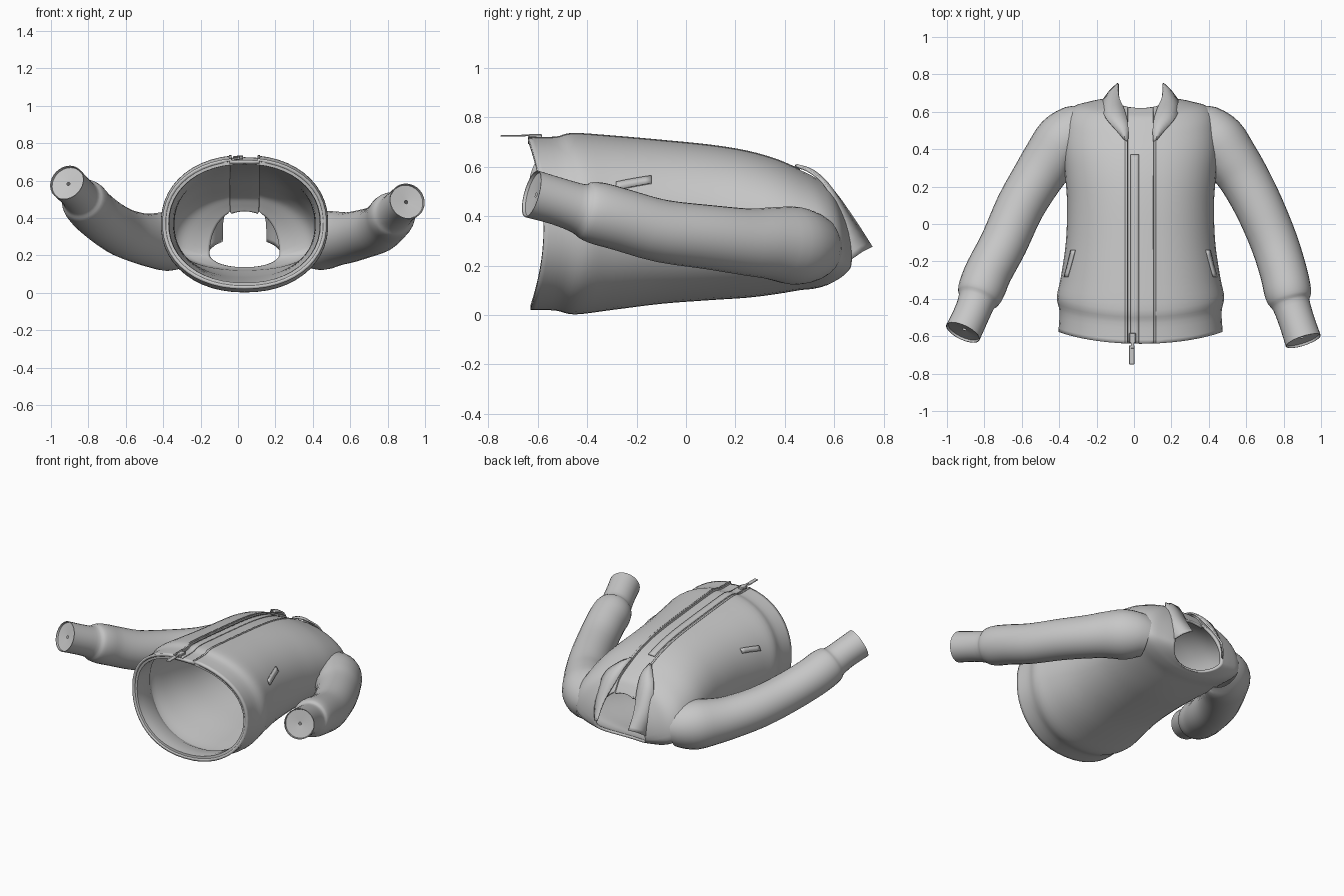
import bpy, bmesh, math
from mathutils import Vector

if "Cube" in bpy.data.objects:
    bpy.data.objects.remove(bpy.data.objects["Cube"])

CX = 0.035   # torso centre line
P = 0.93     # slight squaring of the oval cross-section

fabric = bpy.data.materials.new("grey fabric")
fabric.diffuse_color = (0.57, 0.57, 0.57, 1)
fabric.use_nodes = True
fabric.node_tree.nodes["Principled BSDF"].inputs["Base Color"].default_value = fabric.diffuse_color


def finish(bm, name, thick=0, offset=-1):
    me = bpy.data.meshes.new(name)
    bm.to_mesh(me)
    bm.free()
    ob = bpy.data.objects.new(name, me)
    bpy.context.collection.objects.link(ob)
    me.materials.append(fabric)
    if thick:
        m = ob.modifiers.new("thickness", 'SOLIDIFY')
        m.thickness, m.offset = thick, offset
    bpy.ops.object.select_all(action='DESELECT')
    ob.select_set(True)
    bpy.context.view_layer.objects.active = ob
    bpy.ops.object.shade_smooth_by_angle(angle=math.radians(40))
    return ob


def grid(name, rows, closed=False, thick=0, offset=-1, recalc=False):
    bm = bmesh.new()
    vs = [[bm.verts.new(p) for p in r] for r in rows]
    n = len(rows[0])
    for a, b in zip(vs, vs[1:]):
        for j in range(n if closed else n - 1):
            k = (j + 1) % n
            bm.faces.new((a[j], a[k], b[k], b[j]))
    if recalc:
        bmesh.ops.recalc_face_normals(bm, faces=bm.faces)
    return finish(bm, name, thick, offset)


def spline(pts, s):
    """Smooth value along a list of tuples, s in index units."""
    s = max(0, min(len(pts) - 1, s))
    i = min(int(s), len(pts) - 2)
    f = s - i
    p = [pts[max(0, min(len(pts) - 1, i + k))] for k in (-1, 0, 1, 2)]
    return [b + 0.5 * f * (c - a + f * (2*a - 5*b + 4*c - d + f * (3*(b - c) + d - a)))
            for a, b, c, d in zip(*p)]


# torso rings: y back, y side, y front, half width, z back, z front, z side
RINGS = [
    (-.63, -.575, -.64, .440, .02, .722, .37),
    (-.53, -.47, -.53, .434, .018, .722, .37),
    (-.45, -.39, -.46, .448, .002, .737, .37),
    (-.30, -.29, -.30, .428, .02, .727, .37),
    (-.10, -.10, -.10, .400, .045, .71, .37),
    (.10, .10, .10, .393, .06, .69, .36),
    (.25, .25, .25, .403, .07, .665, .35),
    (.37, .38, .37, .415, .085, .63, .33),
    (.46, .50, .46, .412, .10, .59, .30),
    (.51, .58, .52, .398, .105, .56, .27),
    (.545, .63, .57, .355, .112, .53, .24),
    (.56, .655, .60, .270, .117, .49, .215),
    (.57, .67, .62, .190, .12, .457, .20),
]


def spow(v):
    return math.copysign(abs(v) ** P, v)


def on_torso(s, t, out=0.0):
    """Point on the torso; t = 0 at the front, growing towards +x."""
    yb, ys, yf, hw, zb, zf, zm = spline(RINGS, s)
    c, q = spow(math.cos(t)), spow(math.sin(t))
    y = ys + (yf - yb) / 2 * c + ((yf + yb) / 2 - ys) * c * c
    z = zm + ((zf if c > 0 else zb) - zm) * abs(c)
    return Vector((CX + (hw + out) * q, y, z + out * c))


def angle_at(s, dx):
    r = min(1, abs(dx) / spline(RINGS, s)[3])
    return math.copysign(math.asin(r ** (1 / P)), dx)


# body with a sunken strip between the two front edges
rows = []
for i in range(4 * (len(RINGS) - 1) + 1):
    s = i / 4
    a = angle_at(s, 0.07)
    r = [on_torso(s, a * k / 2, -0.012) for k in range(-2, 3)]
    r += [on_torso(s, a + (2 * math.pi - 2 * a) * k / 48) for k in range(49)]
    rows.append(r)
grid("jacket_body", rows, True, 0.018)

# inner hem band, doubling the wall at the waist opening
rows = []
for s, o in ((2, -.02), (1.5, -.034), (.5, -.034), (.08, -.034), (.08, -.015)):
    rows.append([on_torso(s, 2 * math.pi * k / 48, o) for k in range(48)])
grid("hem_lining", rows, True)

# zip tape, running up the sunken strip
rows = []
for i in range(29):
    s = i / 4
    rows.append([on_torso(s, angle_at(s, dx), -0.009) for dx in (-.055, -.03, -.008)])
grid("zip_tape", rows, False, 0.006, 1)

# raised bindings along the front edges
for side, nm in ((-1, "left"), (1, "right")):
    rows = []
    for i in range(33):
        s = i / 4
        xs = sorted((side * .0705, side * .082))
        rows.append([on_torso(s, angle_at(s, dx), 0.0) for dx in xs])
    grid("front_binding_" + nm, rows, False, 0.003, 1)

# pocket welts on both sides
for side, nm in ((-1, "left"), (1, "right")):
    rows = []
    for i in range(7):
        s = 3.05 + 0.75 * i / 6
        t = math.radians(67 - 6 * i / 6)
        ts = sorted((side * (t - .05), side * (t + .05)))
        rows.append([on_torso(s, k) for k in ts])
    grid("pocket_welt_" + nm, rows, False, 0.01, 1)

# collar flaps, left open at the back of the neck
LOW = [(.085, .45, .598), (.13, .50, .58), (.188, .57, .515), (.212, .635, .36), (.195, .668, .225)]
UP = [(.068, .44, .602), (.067, .53, .57), (.085, .605, .49), (.115, .68, .385), (.12, .752, .275)]
for side, nm in ((-1, "left"), (1, "right")):
    rows = []
    for i in range(17):
        lo, up = Vector(spline(LOW, i / 4)), Vector(spline(UP, i / 4))
        mid = (lo + up) / 2 + Vector((.004, .003, .006))
        rows.append([(CX + side * p.x, p.y, p.z) for p in (lo, mid, up)])
    grid("collar_" + nm, rows, False, 0.01, 0)


# sleeves: x, y, z, radius from shoulder to cuff
RIGHT = [
    (.29, .535, .255, .10), (.37, .505, .27, .138), (.445, .44, .28, .158), (.52, .345, .29, .146),
    (.585, .25, .295, .136), (.67, .09, .315, .13), (.75, -.10, .34, .127),
    (.80, -.26, .385, .126), (.82, -.35, .41, .126), (.832, -.40, .423, .118),
    (.842, -.435, .432, .101), (.87, -.52, .46, .096), (.905, -.625, .49, .098),
]
LEFT = [
    (-.22, .535, .255, .10), (-.30, .505, .27, .138), (-.375, .44, .275, .158), (-.45, .345, .28, .146),
    (-.515, .25, .29, .136), (-.61, .09, .32, .13), (-.695, -.10, .37, .127),
    (-.775, -.25, .435, .126), (-.81, -.335, .475, .126), (-.83, -.385, .497, .118),
    (-.842, -.415, .511, .101), (-.87, -.485, .545, .096), (-.915, -.58, .59, .098),
]


def keep_outside(p):
    """Press sleeve points that fall inside the torso onto its wall."""
    s = 0.0
    while s < 12 and spline(RINGS, s)[1] < p.y:
        s += 0.1
    _, _, _, hw, zb, zf, zm = spline(RINGS, s)
    dx, dz = p.x - CX, p.z - zm
    hz = zf - zm if dz > 0 else zm - zb
    r = math.hypot(dx / hw, dz / hz)
    if r < 0.97 and r > 1e-4 and p.y < 0.6:
        k = 0.97 / r
        return Vector((CX + dx * k, p.y, zm + dz * k))
    return p


def sleeve(name, path):
    last = len(path) - 1
    samples = [spline(path, i / 3) for i in range(2, 3 * last + 1)]
    rings = []
    for i, smp in enumerate(samples):
        a, b = samples[max(0, i - 1)], samples[min(len(samples) - 1, i + 1)]
        rings.append((Vector(smp[:3]), (Vector(b[:3]) - Vector(a[:3])).normalized(), smp[3]))
    c, d, r = rings[-1]
    # thin rim and nearly closed lining with a pinhole
    rings += [(c, d, r * .96), (c - d * .012, d, r * .93), (c - d * .02, d, .009)]
    rows = []
    for c, d, r in rings:
        u = d.cross(Vector((0, 0, 1))).normalized()
        v = u.cross(d)
        rows.append([keep_outside(c + r * (u * math.cos(k * math.pi / 14) + v * math.sin(k * math.pi / 14)))
                     for k in range(28)])
    grid(name, rows, True, recalc=True)


sleeve("sleeve_right", RIGHT)
sleeve("sleeve_left", LEFT)


# zip slider and hanging pull tab
def box(name, loc, size):
    bm = bmesh.new()
    bmesh.ops.create_cube(bm, size=1)
    for v in bm.verts:
        v.co = Vector([l + c * z for l, c, z in zip(loc, v.co, size)])
    bmesh.ops.bevel(bm, geom=bm.edges[:], offset=min(size) * .2, segments=1, affect='EDGES')
    finish(bm, name)


box("zip_slider", (-.008, -.61, .723), (.035, .055, .018))
box("zip_pull_link", (-.008, -.645, .728), (.016, .04, .006))
box("zip_pull_tab", (-.012, -.70, .725), (.028, .10, .006))
